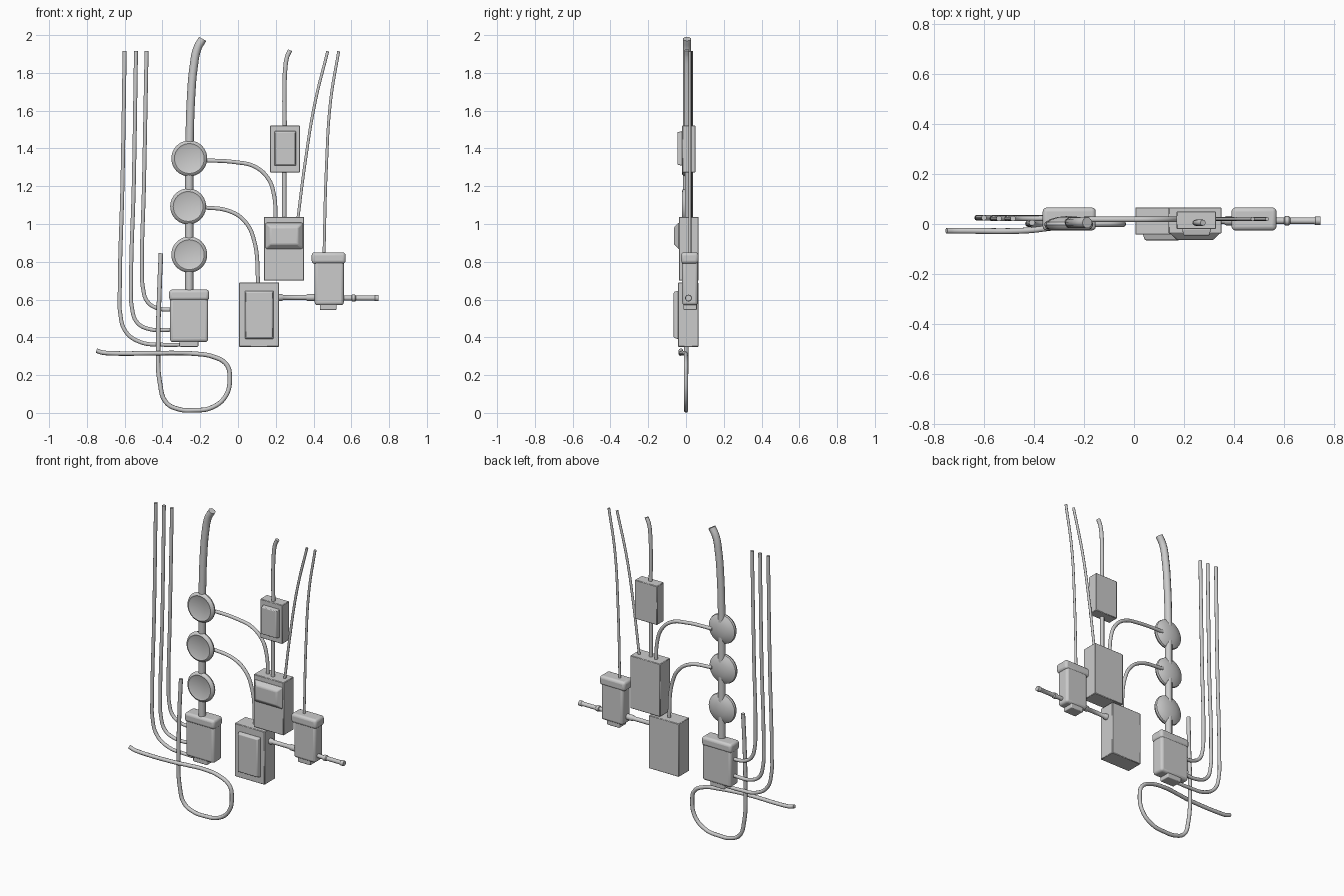
import bpy, bmesh, math
from mathutils import Vector


def finish(name, bm, bevel=0.0, segs=3):
    bmesh.ops.recalc_face_normals(bm, faces=bm.faces)
    me = bpy.data.meshes.new(name)
    bm.to_mesh(me)
    bm.free()
    ob = bpy.data.objects.new(name, me)
    bpy.context.collection.objects.link(ob)
    if bevel:
        m = ob.modifiers.new("bevel", 'BEVEL')
        m.width, m.segments = bevel, segs
    bpy.ops.object.select_all(action='DESELECT')
    ob.select_set(True)
    bpy.context.view_layer.objects.active = ob
    bpy.ops.object.shade_smooth_by_angle(angle=math.radians(40))
    return ob


def block(name, x, z, y, inset=0.0, bevel=0.0, segs=3):
    """Box from ranges; the front (first y) can be inset to a frustum."""
    bm = bmesh.new()
    rings = []
    for yy, i in ((y[0], inset), (y[1], 0)):
        rings.append([bm.verts.new((px, yy, pz)) for px, pz in (
            (x[0] + i, z[0] + i), (x[1] - i, z[0] + i),
            (x[1] - i, z[1] - i), (x[0] + i, z[1] - i))])
    a, b = rings
    bm.faces.new(a)
    bm.faces.new(b)
    for k in range(4):
        bm.faces.new((a[k], a[(k + 1) % 4], b[(k + 1) % 4], b[k]))
    return finish(name, bm, bevel, segs)


def lathe(name, profile, centre, axis, steps=32):
    """Spin (radius, height) pairs round the given axis."""
    bm = bmesh.new()
    c = Vector(centre)
    side = Vector((0, 0, 1))
    vs = [bm.verts.new(c + side * r + Vector(axis) * h) for r, h in profile]
    es = [bm.edges.new(p) for p in zip(vs, vs[1:])]
    bmesh.ops.spin(bm, geom=vs + es, cent=c, axis=axis,
                   angle=math.tau, steps=steps)
    bmesh.ops.remove_doubles(bm, verts=bm.verts, dist=0.0002)
    return finish(name, bm)


def hose(name, r, pts):
    """Round tube along a smooth path."""
    cu = bpy.data.curves.new(name, 'CURVE')
    cu.dimensions = '3D'
    cu.bevel_depth, cu.bevel_resolution = r, 3
    cu.resolution_u, cu.use_fill_caps = 8, True
    sp = cu.splines.new('BEZIER')
    sp.bezier_points.add(len(pts) - 1)
    for bp, p in zip(sp.bezier_points, pts):
        bp.co = p
        bp.handle_left_type = bp.handle_right_type = 'AUTO'
    sp.use_smooth = True
    ob = bpy.data.objects.new(name, cu)
    bpy.context.collection.objects.link(ob)
    return ob


def flat(y, *xz):
    return [(x, y, z) for x, z in xz]


# main riser tube through the discs
hose("main_tube", 0.022, flat(0.005, (-0.258, 0.62), (-0.258, 1.1), (-0.256, 1.45),
     (-0.248, 1.68), (-0.235, 1.83), (-0.215, 1.93), (-0.187, 1.98)))

# round discs: flat rimmed front, domed back
disc = [(0, -0.017), (0.07, -0.018), (0.079, -0.022), (0.088, -0.018), (0.095, -0.004),
        (0.092, 0.007), (0.07, 0.02), (0.04, 0.028), (0, 0.032)]
for i, (x, z) in enumerate(((-0.258, 1.347), (-0.264, 1.093), (-0.258, 0.838))):
    lathe(f"disc_{i + 1}", disc, (x, 0, z), (0, 1, 0), 40)


# rounded canisters: cap, body, bottom lip
def canister(name, cap_x, body_x, lip_x, z):
    block(name + "_cap", cap_x, (z[1], z[0]), (-0.026, 0.066), bevel=0.016)
    block(name + "_body", body_x, (z[2], z[1] + 0.02), (-0.02, 0.063), bevel=0.015)
    block(name + "_lip", lip_x, (z[3], z[2] + 0.03), (-0.014, 0.057), bevel=0.005)


canister("left_canister", (-0.365, -0.153), (-0.36, -0.158), (-0.31, -0.21),
         (0.653, 0.595, 0.375, 0.35))
canister("right_canister", (0.39, 0.57), (0.406, 0.56), (0.433, 0.522),
         (0.85, 0.79, 0.57, 0.545))

# flat boxes with raised front panels
block("upper_box", (0.17, 0.328), (1.273, 1.522), (-0.02, 0.05), bevel=0.003, segs=1)
block("upper_panel", (0.192, 0.308), (1.308, 1.492), (-0.046, -0.018), 0.006, 0.004, 2)
block("middle_box", (0.138, 0.35), (0.70, 1.038), (-0.038, 0.066), bevel=0.003, segs=1)
block("middle_panel", (0.143, 0.345), (0.865, 1.01), (-0.064, -0.036), 0.028, 0.006, 2)
block("lower_box", (0.005, 0.218), (0.35, 0.69), (-0.042, 0.066), bevel=0.003, segs=1)
block("lower_panel", (0.035, 0.19), (0.39, 0.648), (-0.065, -0.04), 0.008, 0.005, 2)

# connecting tubes of the upper and middle boxes
hose("box_link", 0.012, flat(0.005, (0.245, 1.03), (0.245, 1.28)))
hose("upper_box_tube", 0.012, flat(0.005, (0.247, 1.51), (0.246, 1.7), (0.25, 1.82),
     (0.26, 1.885), (0.276, 1.92)))
hose("thin_tube_inner", 0.008, flat(0.02, (0.316, 1.02), (0.354, 1.315), (0.406, 1.634),
     (0.475, 1.915)))
hose("thin_tube_outer", 0.008, flat(0.02, (0.455, 0.83), (0.468, 1.3), (0.49, 1.65),
     (0.533, 1.915)))

# curved hoses from discs to boxes
hose("upper_disc_hose", 0.011, flat(0.018, (-0.2, 1.337), (-0.02, 1.328), (0.09, 1.303),
     (0.16, 1.24), (0.19, 1.157), (0.2, 1.02)))
hose("lower_disc_hose", 0.011, flat(0.018, (-0.2, 1.09), (-0.04, 1.066), (0.037, 1.013),
     (0.084, 0.918), (0.108, 0.67)))

# horizontal pipes with collars
link = [(0, 0), (0.018, 0), (0.018, 0.028), (0.013, 0.034), (0.013, 0.156),
        (0.018, 0.162), (0.018, 0.2), (0, 0.2)]
lathe("box_pipe", link, (0.205, 0.013, 0.611), (1, 0, 0), 16)
outlet = [(0, 0), (0.013, 0), (0.013, 0.055), (0.018, 0.058), (0.018, 0.075),
          (0.013, 0.08), (0.013, 0.175), (0.017, 0.18), (0.016, 0.2), (0, 0.2)]
lathe("outlet_pipe", outlet, (0.545, 0.013, 0.608), (1, 0, 0), 16)

# three tall hoses into the left canister
hose("tall_hose_outer", 0.011, flat(0.025, (-0.6, 1.915), (-0.612, 1.2), (-0.626, 0.65),
     (-0.624, 0.53), (-0.594, 0.43), (-0.517, 0.375), (-0.4, 0.361), (-0.29, 0.361)))
hose("tall_hose_middle", 0.011, flat(0.022, (-0.54, 1.915), (-0.552, 1.2), (-0.566, 0.68),
     (-0.562, 0.56), (-0.535, 0.48), (-0.475, 0.445), (-0.34, 0.44)))
hose("tall_hose_inner", 0.011, flat(0.022, (-0.484, 1.915), (-0.498, 1.2), (-0.508, 0.76),
     (-0.503, 0.66), (-0.48, 0.59), (-0.43, 0.555), (-0.34, 0.545)))

# looping drain hose, passing in front of itself
hose("loop_hose", 0.012, [
    (-0.408, 0.005, 0.845), (-0.416, 0.002, 0.65), (-0.422, 0.002, 0.4), (-0.412, 0, 0.15),
    (-0.38, 0, 0.055), (-0.315, 0, 0.02), (-0.235, 0, 0.014), (-0.14, 0, 0.028),
    (-0.065, 0, 0.09), (-0.044, 0, 0.19), (-0.06, 0, 0.255), (-0.13, 0, 0.297),
    (-0.24, -0.003, 0.314), (-0.34, -0.016, 0.317), (-0.43, -0.026, 0.316),
    (-0.68, -0.027, 0.316), (-0.72, -0.027, 0.32), (-0.75, -0.027, 0.33)])
